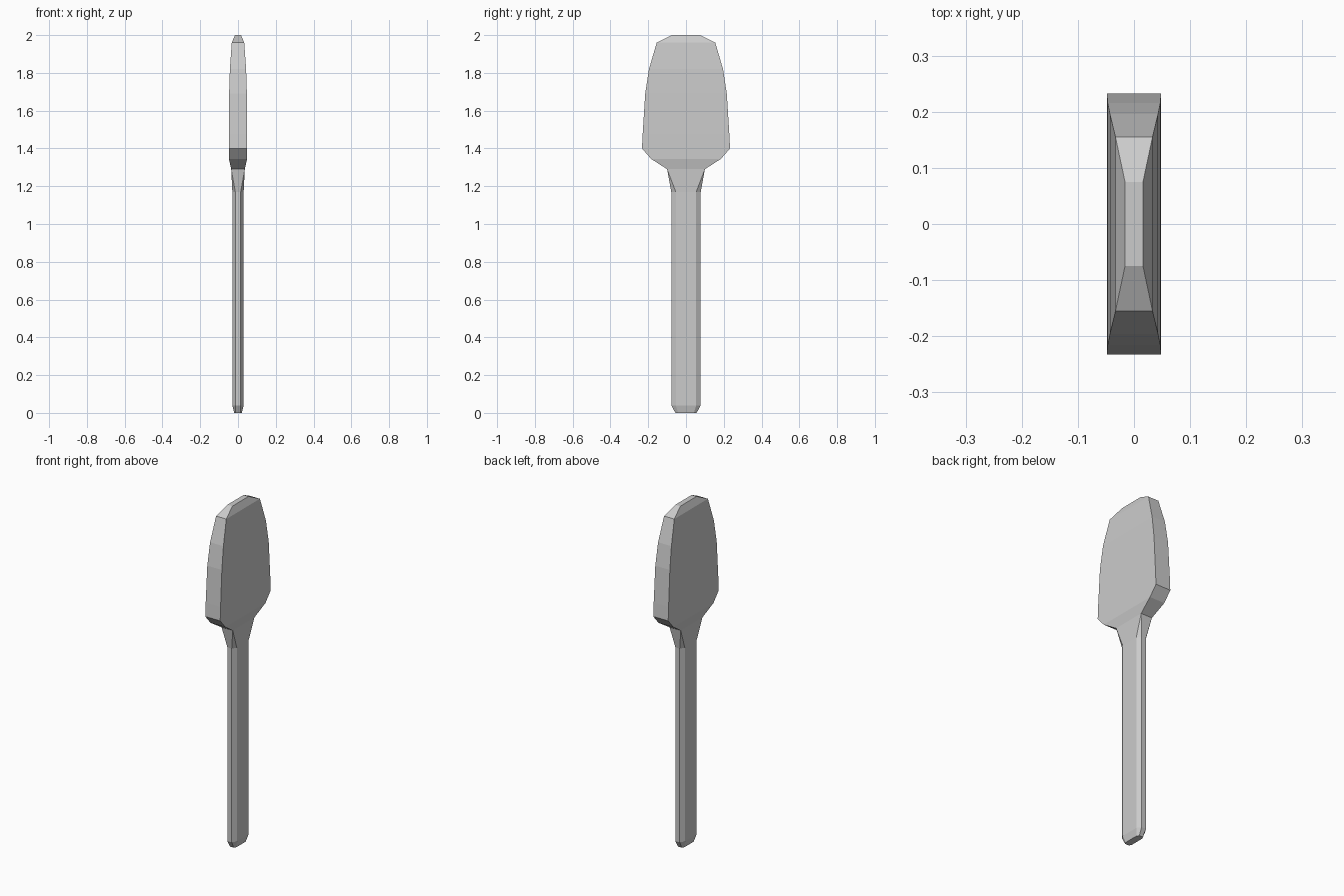
import bpy, bmesh

if "Cube" in bpy.data.objects:
    bpy.data.objects.remove(bpy.data.objects["Cube"])

# Cross-sections up the spatula: z, half thickness, half width, corner cut in x, corner cut in y
SECTIONS = [
    # handle with bevelled butt
    (0.00, 0.020, 0.056, 0.008, 0.014),
    (0.04, 0.030, 0.078, 0.016, 0.024),
    (1.17, 0.030, 0.078, 0.016, 0.024),
    # neck flares into a square-edged blade
    (1.29, 0.036, 0.100, 0, 0),
    (1.345, 0.048, 0.185, 0, 0),
    (1.40, 0.048, 0.233, 0, 0),
    (1.48, 0.048, 0.229, 0, 0),
    (1.69, 0.047, 0.216, 0, 0),
    (1.82, 0.043, 0.196, 0, 0),
    (1.96, 0.033, 0.155, 0, 0),
    (2.00, 0.016, 0.075, 0, 0),
]


def ring(bm, z, hx, hy, cx, cy):
    """Rectangle with cut corners, always eight points so rings can be bridged."""
    pts = [(hx, hy - cy), (hx - cx, hy), (cx - hx, hy), (-hx, hy - cy),
           (-hx, cy - hy), (cx - hx, -hy), (hx - cx, -hy), (hx, cy - hy)]
    return [bm.verts.new((x, y, z)) for x, y in pts]


def loft(name, sections):
    bm = bmesh.new()
    rings = [ring(bm, *s) for s in sections]
    for a, b in zip(rings, rings[1:]):
        for i in range(8):
            j = (i + 1) % 8
            bm.faces.new((a[i], a[j], b[j], b[i]))
    bm.faces.new(rings[0][::-1])
    bm.faces.new(rings[-1])
    # doubled points on uncut corners collapse into sharp edges
    bmesh.ops.remove_doubles(bm, verts=bm.verts, dist=0.0005)
    bmesh.ops.recalc_face_normals(bm, faces=bm.faces)
    mesh = bpy.data.meshes.new(name)
    bm.to_mesh(mesh)
    bm.free()
    obj = bpy.data.objects.new(name, mesh)
    bpy.context.collection.objects.link(obj)
    return obj


# Handle, neck and blade are one continuous moulded piece
loft("spatula", SECTIONS)
